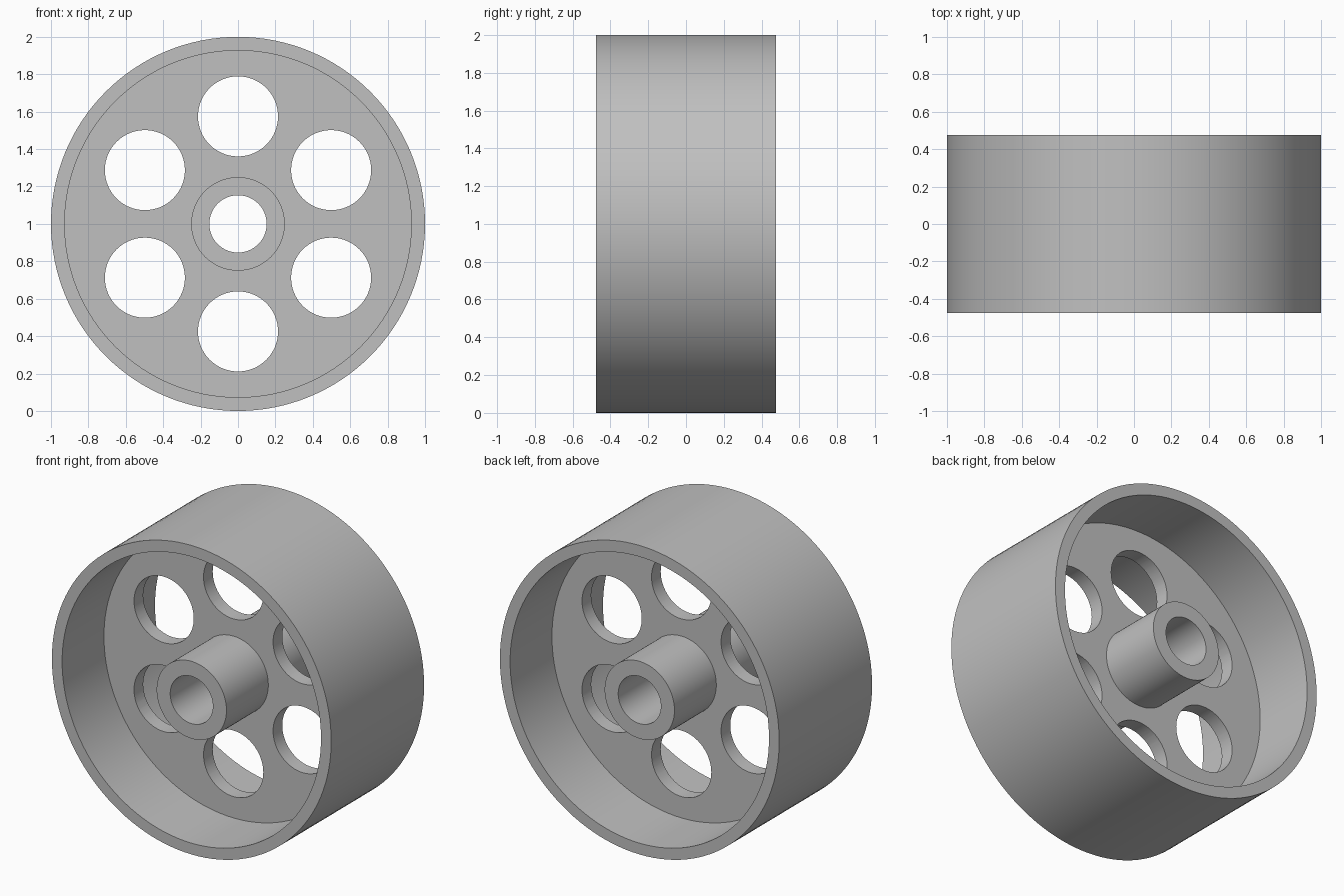
import bpy
import math
from mathutils import Matrix

cube = bpy.data.objects.get("Cube")
if cube:
    bpy.data.objects.remove(cube, do_unlink=True)

SEGMENTS = 128
HALF_WIDTH = 0.475
HALF_WEB = 0.047
AXLE = Matrix.Translation((0, 0, 1)) @ Matrix.Rotation(math.radians(90), 4, "X")

grey = bpy.data.materials.new("plain grey")
grey.use_nodes = True
colour = (0.53, 0.53, 0.53, 1)
grey.diffuse_color = colour
grey.node_tree.nodes["Principled BSDF"].inputs["Base Color"].default_value = colour


def ring(name, inner, outer, half):
    """Tube around the axle with a rectangular section."""
    section = [(inner, -half), (outer, -half), (outer, half), (inner, half)]
    verts, faces = [], []
    for i in range(SEGMENTS):
        a = math.tau * i / SEGMENTS
        verts += [(r * math.cos(a), r * math.sin(a), h) for r, h in section]
        j = (i + 1) % SEGMENTS
        for k in range(4):
            n = (k + 1) % 4
            faces.append((4 * i + k, 4 * j + k, 4 * j + n, 4 * i + n))
    mesh = bpy.data.meshes.new(name)
    mesh.from_pydata(verts, [], faces)
    mesh.transform(AXLE)
    mesh.materials.append(grey)
    mesh.update()
    obj = bpy.data.objects.new(name, mesh)
    bpy.context.collection.objects.link(obj)
    return obj


def activate(obj):
    bpy.ops.object.select_all(action="DESELECT")
    obj.select_set(True)
    bpy.context.view_layer.objects.active = obj


# Rim, web disc and hub, each slightly overlapping its neighbour
rim = ring("rim", 0.927, 1.0, HALF_WIDTH)
web = ring("web", 0.2, 0.96, HALF_WEB)
hub = ring("hub", 0.153, 0.25, HALF_WIDTH)

# Six round lightening holes through the web
for i in range(6):
    a = math.radians(30 + 60 * i)
    bpy.ops.mesh.primitive_cylinder_add(
        vertices=64, radius=0.214, depth=0.4,
        location=(0.575 * math.cos(a), 0, 1 + 0.575 * math.sin(a)),
        rotation=(math.radians(90), 0, 0))
    cutter = bpy.context.object
    cutter.name = "hole_cutter"
    cutter.hide_render = True
    cutter.data.materials.append(grey)
    activate(web)
    cut = web.modifiers.new("hole", "BOOLEAN")
    cut.operation = "DIFFERENCE"
    cut.solver = "EXACT"
    cut.object = cutter
    bpy.ops.object.modifier_apply(modifier=cut.name)
    bpy.data.objects.remove(cutter, do_unlink=True)

# Smooth round walls, crisp edges
for part in (rim, web, hub):
    activate(part)
    bpy.ops.object.shade_smooth_by_angle(angle=math.radians(30))
